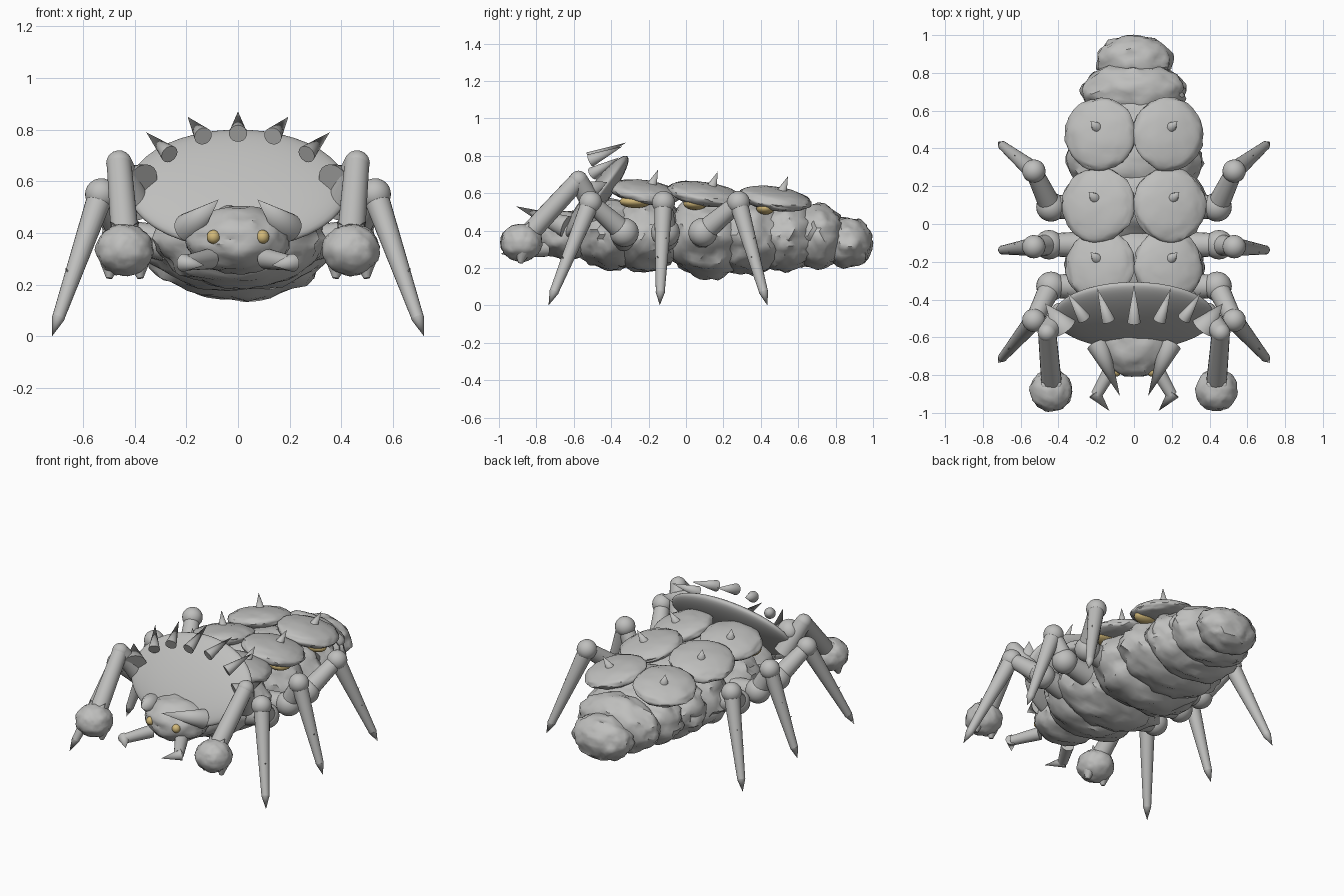
import bpy, bmesh, math
from mathutils import Vector, Matrix, noise

cube = bpy.data.objects.get("Cube")
if cube:
    bpy.data.objects.remove(cube, do_unlink=True)


def material(name, rgb):
    m = bpy.data.materials.new(name)
    m.use_nodes = True
    m.diffuse_color = (*rgb, 1)
    m.node_tree.nodes["Principled BSDF"].inputs["Base Color"].default_value = (*rgb, 1)
    return m


GREY = material("chitin grey", (0.52, 0.52, 0.51))
GOLD = material("amber gold", (0.64, 0.48, 0.19))


def finish(name, bm, mat, angle=40):
    me = bpy.data.meshes.new(name)
    bm.to_mesh(me)
    bm.free()
    me.materials.append(mat)
    ob = bpy.data.objects.new(name, me)
    bpy.context.collection.objects.link(ob)
    bpy.ops.object.select_all(action="DESELECT")
    ob.select_set(True)
    bpy.context.view_layer.objects.active = ob
    bpy.ops.object.shade_smooth_by_angle(angle=math.radians(angle))
    return ob


def blob(name, centre, radii, rough=0.0, rot=(0, 0, 0), mat=GREY, detail=4):
    """Ellipsoid, optionally roughened with lumpy noise."""
    bm = bmesh.new()
    bmesh.ops.create_icosphere(bm, subdivisions=detail, radius=1)
    turn = Matrix.Rotation(rot[2], 3, "Z") @ Matrix.Rotation(rot[1], 3, "Y") @ Matrix.Rotation(rot[0], 3, "X")
    c = Vector(centre)
    for v in bm.verts:
        lump = 1 + rough * noise.fractal(v.co * 2.6 + c * 7, 0.7, 2.0, 3)
        v.co = c + turn @ Vector([a * r * lump for a, r in zip(v.co, radii)])
    return finish(name, bm, mat)


def cone(name, a, b, r1, r2=0.0, sides=20):
    """Tapered limb section or spike from a to b."""
    a, b = Vector(a), Vector(b)
    d = b - a
    bm = bmesh.new()
    place = Matrix.Translation((a + b) / 2) @ d.to_track_quat("Z", "Y").to_matrix().to_4x4()
    bmesh.ops.create_cone(bm, cap_ends=True, segments=sides, radius1=r1, radius2=r2,
                          depth=d.length, matrix=place)
    return finish(name, bm, GREY)


# Segmented abdomen: y, z, half sizes
segments = [(-0.40, 0.38, 0.33, 0.20, 0.19), (-0.22, 0.38, 0.365, 0.22, 0.20),
            (0.12, 0.37, 0.37, 0.24, 0.225), (0.34, 0.375, 0.355, 0.22, 0.21),
            (0.53, 0.37, 0.32, 0.19, 0.19), (0.70, 0.37, 0.275, 0.155, 0.175),
            (0.865, 0.335, 0.20, 0.135, 0.135)]
for i, (y, z, rx, ry, rz) in enumerate(segments):
    blob(f"body_segment_{i + 1}", (0, y, z), (rx, ry, rz), 0.09)

# Tilted head shield
blob("head_shield", (0, -0.485, 0.57), (0.425, 0.285, 0.06), rot=(math.radians(53), 0, 0))

# Head
blob("head", (0, -0.63, 0.375), (0.205, 0.18, 0.13), 0.07)

# Central shield spike
cone("crest_spike_centre", (0, -0.52, 0.785), (0, -0.32, 0.87), 0.035)

for side, s in (("left", 1), ("right", -1)):
    def p(x, y, z):
        return Vector((s * x, y, z))

    # Wing plates, each with a thorn and an amber gland beneath
    plates = [(0.18, -0.22, 0.605, 0.185, 0.085), (0.19, 0.10, 0.595, 0.195, 0.065),
              (0.18, 0.475, 0.57, 0.19, 0.05)]
    for i, (x, y, z, r, gland) in enumerate(plates):
        blob(f"{side}_back_plate_{i + 1}", p(x, y, z), (r, r + 0.005, 0.056), 0.05,
             rot=(math.radians(-8), s * math.radians(10), 0))
        cone(f"{side}_plate_thorn_{i + 1}", p(x + 0.015, y + 0.035, z + 0.03),
             p(x + 0.05, y + 0.07, z + 0.12), 0.03, sides=12)
        blob(f"{side}_gland_{i + 1}", p(0.27, y - 0.05, z - 0.05), (0.075, gland, 0.035),
             mat=GOLD, detail=3)

    # Shield rim spikes
    cone(f"{side}_crest_spike_inner", p(0.135, -0.51, 0.775), p(0.195, -0.34, 0.85), 0.035)
    cone(f"{side}_crest_spike_outer", p(0.265, -0.50, 0.705), p(0.355, -0.36, 0.79), 0.035)
    cone(f"{side}_crest_spike_side", p(0.37, -0.55, 0.60), p(0.47, -0.42, 0.66), 0.07)

    # Face: eye, horn, jointed mandible
    blob(f"{side}_eye", p(0.095, -0.782, 0.385), (0.026, 0.026, 0.027), mat=GOLD, detail=3)
    cone(f"{side}_horn", p(0.19, -0.64, 0.42), p(0.075, -0.91, 0.53), 0.06)
    cone(f"{side}_mandible_base", p(0.11, -0.75, 0.30), p(0.20, -0.905, 0.285), 0.04, 0.03)
    cone(f"{side}_mandible_tip", p(0.21, -0.895, 0.285), p(0.13, -0.99, 0.275), 0.035)

    # Clubbed foreleg
    elbow, wrist = p(0.46, -0.575, 0.67), p(0.435, -0.86, 0.36)
    cone(f"{side}_fore_upper_arm", p(0.38, -0.47, 0.48), elbow, 0.06, 0.05)
    blob(f"{side}_fore_elbow", elbow, (0.05,) * 3, detail=3)
    cone(f"{side}_fore_arm", elbow, wrist, 0.048, 0.055)
    blob(f"{side}_fore_club", p(0.438, -0.88, 0.335), (0.112, 0.112, 0.1), 0.06)
    for i, dx in enumerate((-0.055, 0.055)):
        cone(f"{side}_club_claw_{i + 1}", p(0.438 + dx, -0.875, 0.28), p(0.438 + dx * 1.1, -0.885, 0.225), 0.04, 0.012, 12)
        cone(f"{side}_club_thorn_{i + 1}", p(0.438 + dx * 0.5, -0.86, 0.40), p(0.438 + dx, -0.84, 0.445), 0.025, sides=10)

    # Walking legs: hip, knee and foot
    legs = {"front": ((0.44, -0.33, 0.39), (0.53, -0.51, 0.55), (0.72, -0.735, 0)),
            "middle": ((0.45, -0.11, 0.39), (0.53, -0.12, 0.55), (0.72, -0.14, 0)),
            "rear": ((0.44, 0.09, 0.39), (0.53, 0.28, 0.55), (0.72, 0.435, 0))}
    for leg, (hip, knee, foot) in legs.items():
        hip, knee, foot = p(*hip), p(*knee), p(*foot)
        root = p(0.28, hip.y, 0.36)
        ankle = knee.lerp(foot, 0.87)
        cone(f"{side}_{leg}_hip", root, hip, 0.07, 0.06)
        blob(f"{side}_{leg}_hip_joint", hip, (0.078,) * 3, detail=3)
        cone(f"{side}_{leg}_thigh", hip, knee, 0.06, 0.045)
        blob(f"{side}_{leg}_knee", knee, (0.062,) * 3, detail=3)
        cone(f"{side}_{leg}_shin", knee, ankle, 0.05, 0.024)
        cone(f"{side}_{leg}_claw", ankle, foot, 0.025)
        for i, t in enumerate((0.4, 0.58)):
            at = knee.lerp(foot, t)
            cone(f"{side}_{leg}_bristle_{i + 1}", at, at + p(0.03, 0.025 * (-1) ** i, 0.035), 0.01, sides=8)
